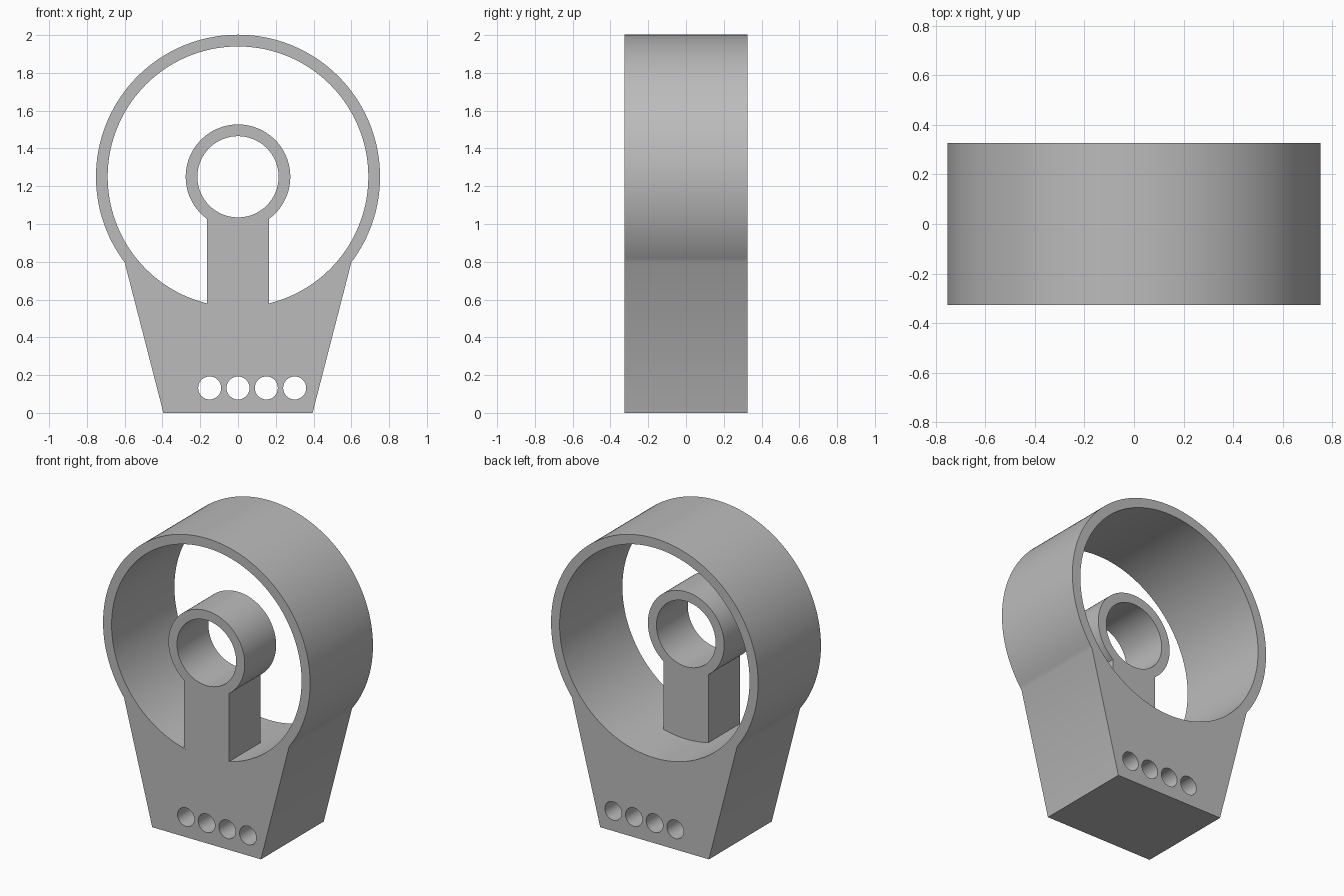
import bpy
import bmesh
from math import asin, cos, pi, radians, sin

cube = bpy.data.objects.get("Cube")
if cube:
    bpy.data.objects.remove(cube, do_unlink=True)

HALF_DEPTH = 0.326
CENTRE_Z = 1.25
RING_OUT, RING_IN = 0.752, 0.69
HUB_OUT, HUB_IN = 0.277, 0.215
POST_HALF = 0.163
FOOT_HALF = 0.395
SHOULDER = 0.6

grey = bpy.data.materials.new("plain grey")
grey.use_nodes = True
colour = (0.5, 0.5, 0.5, 1)
grey.diffuse_color = colour
grey.node_tree.nodes["Principled BSDF"].inputs["Base Color"].default_value = colour


def arc(radius, start, end, steps, x=0, z=CENTRE_Z):
    """Points along an arc, both ends included."""
    angles = [start + (end - start) * i / steps for i in range(steps + 1)]
    return [(x + radius * cos(a), z + radius * sin(a)) for a in angles]


def circle(radius, steps, x=0, z=CENTRE_Z):
    return arc(radius, 0, 2 * pi, steps, x, z)[:-1]


def extruded(name, outlines, y_front, y_back):
    """Fill closed outlines (inner ones become holes) and extrude along y."""
    curve = bpy.data.curves.new(name, "CURVE")
    curve.dimensions = "2D"
    curve.fill_mode = "BOTH"
    curve.extrude = (y_back - y_front) / 2
    for points in outlines:
        spline = curve.splines.new("POLY")
        spline.points.add(len(points) - 1)
        for point, (x, z) in zip(spline.points, points):
            point.co = (x, z, 0, 1)
        spline.use_cyclic_u = True
    obj = bpy.data.objects.new(name, curve)
    bpy.context.collection.objects.link(obj)
    obj.rotation_euler.x = radians(90)
    obj.location.y = (y_front + y_back) / 2
    bpy.ops.object.select_all(action="DESELECT")
    obj.select_set(True)
    bpy.context.view_layer.objects.active = obj
    bpy.ops.object.convert(target="MESH")
    obj = bpy.context.object
    bpy.ops.object.transform_apply(location=True, rotation=True, scale=True)

    # Weld the caps to the walls
    bm = bmesh.new()
    bm.from_mesh(obj.data)
    bmesh.ops.remove_doubles(bm, verts=bm.verts, dist=0.0001)
    bmesh.ops.recalc_face_normals(bm, faces=bm.faces)
    bm.to_mesh(obj.data)
    bm.free()
    obj.data.materials.clear()
    obj.data.materials.append(grey)
    bpy.ops.object.shade_smooth_by_angle(angle=radians(30))
    return obj


# Ring and tapered foot in one piece, with a row of four through holes
dip = pi / 2 - asin(SHOULDER / RING_OUT)
body = arc(RING_OUT, -dip, pi + dip, 120) + [(-FOOT_HALF, 0), (FOOT_HALF, 0)]
holes = [circle(0.061, 32, x=0.15 * i, z=0.132) for i in range(-1, 3)]
extruded("ring_and_foot", [body, circle(RING_IN, 144)] + holes,
         -HALF_DEPTH, HALF_DEPTH)

# Hub on its post, half as deep and flush with the front
neck = asin(POST_HALF / HUB_OUT)
seat = asin(POST_HALF / RING_IN)
hub = arc(HUB_OUT, -pi / 2 + neck, 3 * pi / 2 - neck, 80)
hub += arc(RING_IN, -pi / 2 - seat, -pi / 2 + seat, 12)
extruded("hub_and_post", [hub, circle(HUB_IN, 72)], -HALF_DEPTH, 0)
